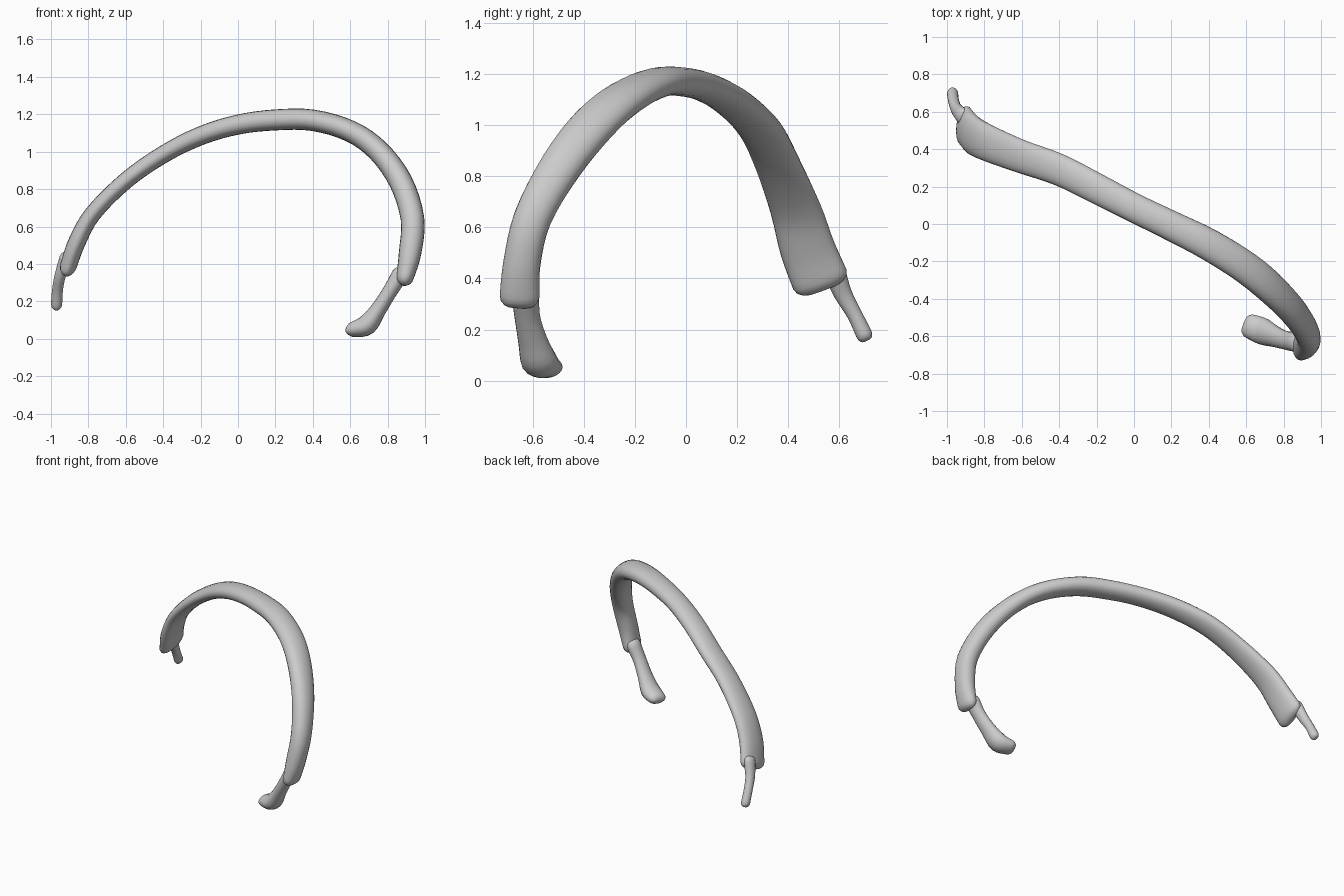
import bpy, bmesh
from math import sin, cos, pi, copysign
from mathutils import Vector

if "Cube" in bpy.data.objects:
    bpy.data.objects.remove(bpy.data.objects["Cube"])

SEG = 20      # points around each section
STEPS = 4     # sections between key points


def catmull(p0, p1, p2, p3, t):
    return [0.5 * (2 * b + (c - a) * t + (2 * a - 5 * b + 4 * c - d) * t * t
                   + (3 * b - a - 3 * c + d) * t ** 3)
            for a, b, c, d in zip(p0, p1, p2, p3)]


def sweep(name, keys, power=1.0):
    """Oval sweep through keys (x, y, z, half width, half thickness), rounded ends."""
    pts = []
    for i in range(len(keys) - 1):
        k = [keys[max(0, min(len(keys) - 1, i + j))] for j in (-1, 0, 1, 2)]
        pts += [catmull(*k, s / STEPS) for s in range(STEPS)]
    pts.append(list(keys[-1]))
    pos = [Vector(p[:3]) for p in pts]
    n = len(pts)
    sections = []
    for i, p in enumerate(pts):
        tan = (pos[min(i + 1, n - 1)] - pos[max(i - 1, 0)]).normalized()
        sections.append((pos[i], tan, p[3], p[4]))

    # domed ends
    def dome(sec, sign):
        c, tan, a, b = sec
        return [(c + tan * sign * b * sin(t), tan, a * (0.35 + 0.65 * cos(t)) if t < 1.3 else a * 0.35,
                 b * max(cos(t), 0.15)) for t in (0.45, 0.85, 1.2, 1.45)]
    sections = dome(sections[0], -1)[::-1] + sections + dome(sections[-1], 1)

    bm = bmesh.new()
    rings = []
    for c, tan, a, b in sections:
        wide = Vector((0, 1, 0))
        wide = (wide - tan * wide.dot(tan)).normalized()
        thin = tan.cross(wide)
        ring = []
        for j in range(SEG):
            u, v = cos(2 * pi * j / SEG), sin(2 * pi * j / SEG)
            u, v = (copysign(abs(q) ** power, q) for q in (u, v))
            ring.append(bm.verts.new(c + wide * a * u + thin * b * v))
        rings.append(ring)
    for r, s in zip(rings, rings[1:]):
        for j in range(SEG):
            k = (j + 1) % SEG
            bm.faces.new((r[j], r[k], s[k], s[j]))
    bm.faces.new(rings[0][::-1])
    bm.faces.new(rings[-1])
    bmesh.ops.recalc_face_normals(bm, faces=bm.faces)
    for f in bm.faces:
        f.smooth = True
    mesh = bpy.data.meshes.new(name)
    bm.to_mesh(mesh)
    bm.free()
    ob = bpy.data.objects.new(name, mesh)
    bpy.context.collection.objects.link(ob)
    return ob


# main arched band, from left end to right end
sweep("arched_band", [
    (-0.905, 0.525, 0.395, 0.112, 0.045),
    (-0.86, 0.475, 0.52, 0.108, 0.047),
    (-0.775, 0.43, 0.67, 0.100, 0.045),
    (-0.60, 0.36, 0.845, 0.090, 0.045),
    (-0.40, 0.29, 0.985, 0.086, 0.047),
    (-0.20, 0.19, 1.085, 0.082, 0.050),
    (0.00, 0.087, 1.145, 0.078, 0.053),
    (0.20, -0.01, 1.170, 0.080, 0.056),
    (0.40, -0.11, 1.168, 0.085, 0.057),
    (0.60, -0.235, 1.11, 0.088, 0.058),
    (0.75, -0.36, 1.005, 0.088, 0.060),
    (0.87, -0.49, 0.84, 0.082, 0.063),
    (0.933, -0.60, 0.64, 0.074, 0.063),
    (0.92, -0.643, 0.46, 0.073, 0.060),
    (0.893, -0.652, 0.33, 0.078, 0.047),
], 0.92)

# slim left tip
sweep("left_tip", [
    (-0.92, 0.58, 0.43, 0.045, 0.035),
    (-0.95, 0.615, 0.34, 0.036, 0.030),
    (-0.965, 0.66, 0.26, 0.030, 0.029),
    (-0.970, 0.697, 0.183, 0.032, 0.030),
])

# right neck ending in a rounded knob
sweep("right_tip", [
    (0.865, -0.63, 0.34, 0.055, 0.045),
    (0.81, -0.622, 0.25, 0.050, 0.040),
    (0.75, -0.60, 0.155, 0.058, 0.043),
    (0.69, -0.575, 0.075, 0.072, 0.055),
    (0.625, -0.548, 0.052, 0.066, 0.043),
])
